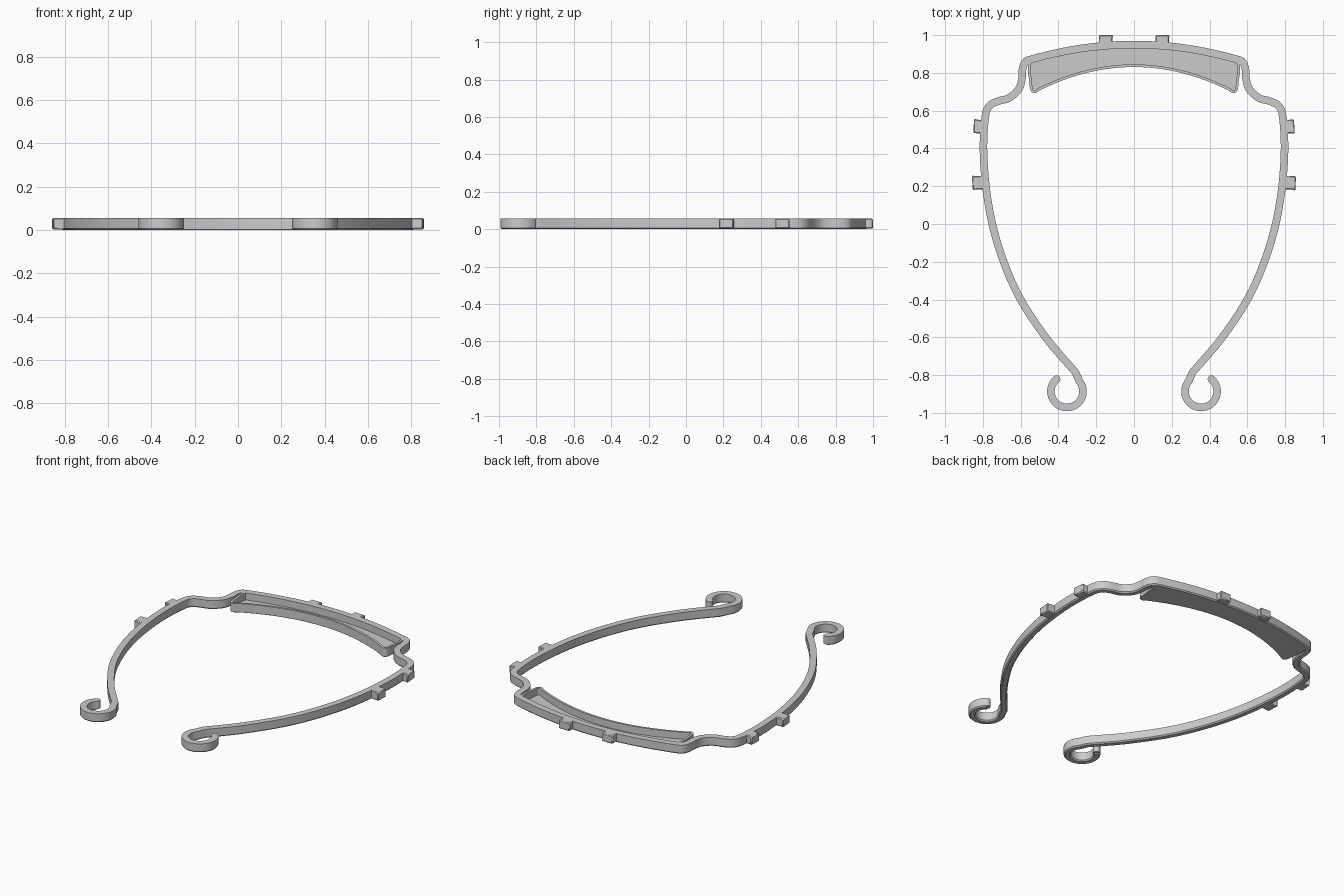
import bpy, bmesh, math
from mathutils import Vector

cube = bpy.data.objects.get("Cube")
if cube:
    bpy.data.objects.remove(cube, do_unlink=True)

H, CHAMFER = 0.056, 0.007
grey = bpy.data.materials.new("plain grey")
grey.use_nodes = True
COLOUR = (0.6, 0.6, 0.6, 1)
grey.diffuse_color = COLOUR
grey.node_tree.nodes["Principled BSDF"].inputs["Base Color"].default_value = COLOUR


def finish(name, bm):
    bmesh.ops.recalc_face_normals(bm, faces=bm.faces)
    mesh = bpy.data.meshes.new(name)
    bm.to_mesh(mesh)
    bm.free()
    ob = bpy.data.objects.new(name, mesh)
    mesh.materials.append(grey)
    bpy.context.collection.objects.link(ob)
    bpy.ops.object.select_all(action='DESELECT')
    bpy.context.view_layer.objects.active = ob
    ob.select_set(True)
    bpy.ops.object.shade_smooth_by_angle(angle=math.radians(30))
    return ob


def smooth(pts, steps=8):
    """Catmull-Rom curve through the points."""
    p = [Vector(q) for q in pts]
    p = [2 * p[0] - p[1]] + p + [2 * p[-1] - p[-2]]
    out = []
    for a, b, c, d in zip(p, p[1:], p[2:], p[3:]):
        for i in range(steps):
            t = i / steps
            out.append(0.5 * (2 * b + (c - a) * t + (2 * a - 5 * b + 4 * c - d) * t * t
                              + (3 * b - a - 3 * c + d) * t ** 3))
    return out + [p[-2]]


def sweep(name, path, width, z0=0, z1=H, ch=CHAMFER):
    """Upright strip along a path, chamfered along its underside."""
    bm = bmesh.new()
    w = width / 2
    section = [(-w + ch, z0), (-w, z0 + ch), (-w, z1), (w, z1), (w, z0 + ch), (w - ch, z0)]
    rings = []
    for i, p in enumerate(path):
        t = (path[min(i + 1, len(path) - 1)] - path[max(i - 1, 0)]).normalized()
        n = Vector((-t.y, t.x))
        rings.append([bm.verts.new((p.x + n.x * o, p.y + n.y * o, z)) for o, z in section])
    for r, s in zip(rings, rings[1:]):
        for k in range(6):
            m = (k + 1) % 6
            bm.faces.new((r[k], r[m], s[m], s[k]))
    bm.faces.new(rings[0])
    bm.faces.new(rings[-1])
    return finish(name, bm)


def prism(name, outline, z0, z1):
    bm = bmesh.new()
    face = bm.faces.new([bm.verts.new((x, y, z0)) for x, y in outline])
    top = bmesh.ops.extrude_face_region(bm, geom=[face])["geom"]
    bmesh.ops.translate(bm, vec=(0, 0, z1 - z0),
                        verts=[v for v in top if isinstance(v, bmesh.types.BMVert)])
    return finish(name, bm)


def mirrored(path):
    return [Vector((-p.x, p.y)) for p in path]


def brow(x, y0):
    return y0 - 0.08 * (x / 0.55) ** 2


# Main frame: one strip from hook to hook
side = smooth([(0.31, -0.785), (0.46, -0.61), (0.6, -0.4), (0.69, -0.2), (0.75, 0), (0.784, 0.2),
               (0.797, 0.4), (0.787, 0.57), (0.765, 0.625), (0.72, 0.65), (0.66, 0.668),
               (0.61, 0.715), (0.593, 0.77), (0.59, 0.82), (0.573, 0.86), (0.53, 0.876)])
hook = [Vector((0.355 + 0.085 * math.cos(math.radians(a)), -0.886 + 0.085 * math.sin(math.radians(a))))
        for a in range(415, 139, -9)]
hook = [Vector((0.71 - p.x, p.y)) for p in hook][::-1]
hook = [Vector((0.355 + 0.085 * math.cos(math.radians(a)), -0.886 + 0.085 * math.sin(math.radians(a))))
        for a in range(410, 139, -9)]
half = hook + side
front = [Vector((x, brow(x, 0.95))) for x in [0.5 - i / 24 for i in range(25)]]
sweep("frame_band", half + front + mirrored(half)[::-1], 0.04)

# Rounded hook tips
for s, label in ((1, "left"), (-1, "right")):
    tip = hook[0]
    prism(label + "_hook_tip", [(s * (tip.x + 0.02 * math.cos(k * math.tau / 16)),
                                 tip.y + 0.02 * math.sin(k * math.tau / 16)) for k in range(16)],
          CHAMFER, H)

# Tray behind the brow: thin floor and a raised rim
lower = [Vector((x, 0.838 - 0.128 * (x / 0.51) ** 2)) for x in [i / 40 for i in range(21)]]
corner = smooth([(0.5, 0.715), (0.525, 0.7), (0.542, 0.712), (0.548, 0.76), (0.555, 0.82), (0.545, 0.87)], 5)
rim = mirrored(lower + corner[1:])[::-1] + (lower + corner[1:])[1:]
sweep("tray_rim", rim, 0.014, 0, H, 0.002)
back = [Vector((0.54 - i * 1.08 / 24, brow(0.54 - i * 1.08 / 24, 0.94))) for i in range(25)]
prism("tray_floor", [(p.x, p.y) for p in rim + back], 0, 0.012)


# Lugs on the outside of the frame, each slightly flared at the end
def lug(name, x, y, angle, length):
    w = 0.036
    shape = [(-0.02, -w), (length - 0.015, -w), (length, -w - 0.005), (length, w), (-0.02, w)]
    c, s = math.cos(angle), math.sin(angle)
    ob = prism(name, [(x + a * c - b * s, y + a * s + b * c) for a, b in shape], 0.003, H)
    bev = ob.modifiers.new("soft edges", 'BEVEL')
    bev.width = 0.005
    bev.segments = 1


for s, label in ((1, "left"), (-1, "right")):
    turn = 0 if s > 0 else math.pi
    lug(label + "_upper_lug", s * 0.808, 0.515, turn + s * 0.06, 0.041)
    lug(label + "_lower_lug", s * 0.8, 0.22, turn - s * 0.06, 0.056)
    lug(label + "_brow_lug", s * 0.15, 0.96, math.pi / 2, 0.04)
